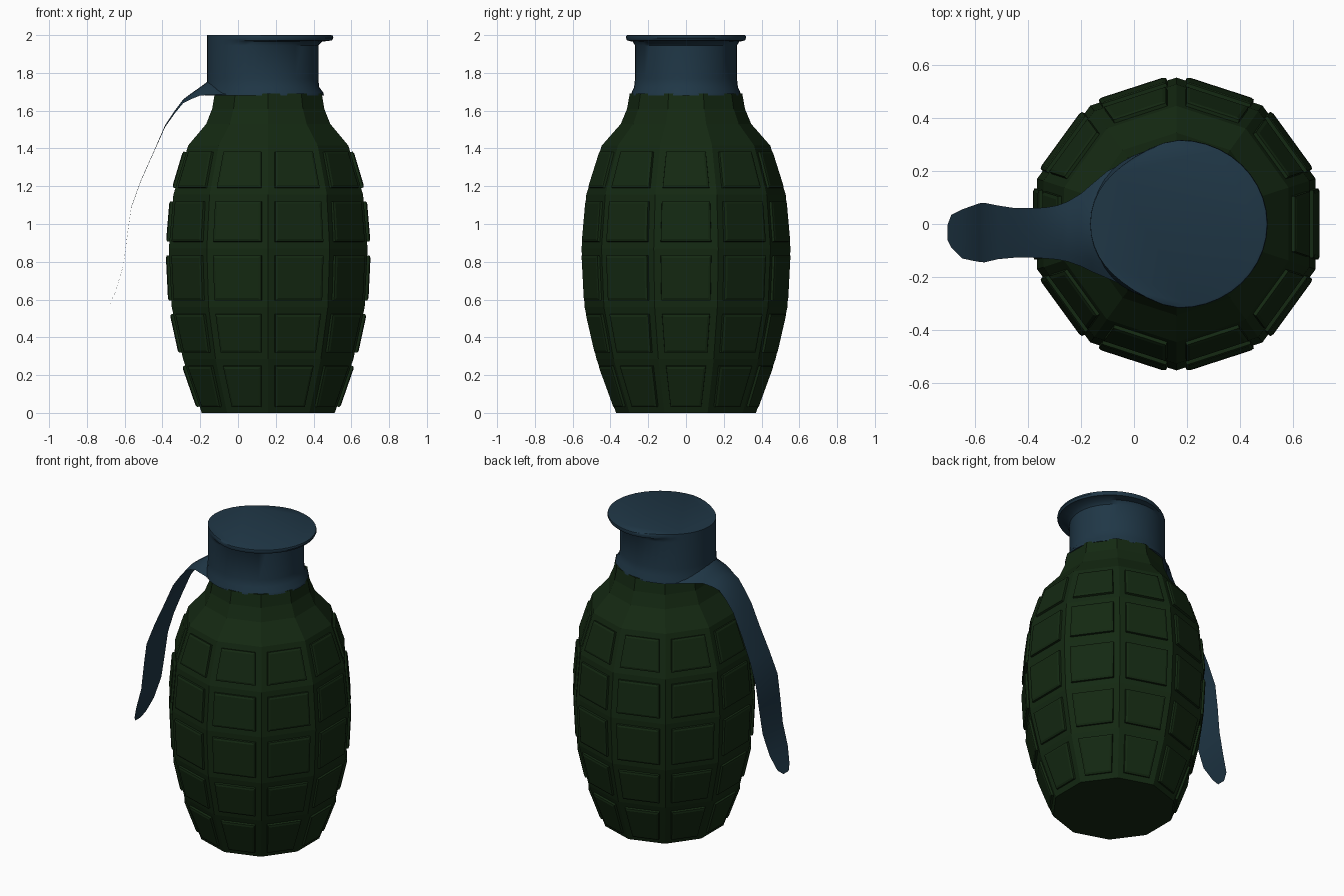
import bpy, bmesh
from math import sin, cos, pi, radians

if "Cube" in bpy.data.objects:
    bpy.data.objects.remove(bpy.data.objects["Cube"])

CX = 0.16  # body axis


def material(name, rgb):
    m = bpy.data.materials.new(name)
    m.diffuse_color = (*rgb, 1)
    m.use_nodes = True
    m.node_tree.nodes["Principled BSDF"].inputs["Base Color"].default_value = m.diffuse_color
    return m


def finish(bm, name, mat, smooth):
    me = bpy.data.meshes.new(name)
    bm.to_mesh(me)
    bm.free()
    ob = bpy.data.objects.new(name, me)
    bpy.context.collection.objects.link(ob)
    me.materials.append(mat)
    if smooth:
        bpy.context.view_layer.objects.active = ob
        ob.select_set(True)
        bpy.ops.object.shade_smooth_by_angle(angle=radians(40))
        ob.select_set(False)
    return ob


def loft(bm, rows, closed):
    """Skin quads between rows of points; returns vertex rows and face rows."""
    vs = [[bm.verts.new(p) for p in r] for r in rows]
    n = len(vs[0])
    faces = []
    for a, b in zip(vs, vs[1:]):
        faces.append([bm.faces.new((a[i], a[(i + 1) % n], b[(i + 1) % n], b[i]))
                      for i in range(n if closed else n - 1)])
    return vs, faces


green = material("dark_green", (0.007, 0.022, 0.006))
blue = material("dark_blue", (0.014, 0.038, 0.062))

# Ten-sided body with raised plates on the lower five rows
profile = [(0, .37), (.285, .474), (.56, .537), (.87, .553), (1.155, .528),
           (1.415, .446), (1.53, .345), (1.61, .312), (1.69, .298)]
bm = bmesh.new()
rows = [[(CX + r * cos(radians(18 + 36 * i)), r * sin(radians(18 + 36 * i)), z)
         for i in range(10)] for z, r in profile]
vs, faces = loft(bm, rows, True)
bm.faces.new(vs[0][::-1])
bm.faces.new(vs[-1])
bm.normal_update()
plates = [f for row in faces[:5] for f in row]
bmesh.ops.inset_individual(bm, faces=plates, thickness=.036, use_even_offset=True)
bmesh.ops.inset_individual(bm, faces=plates, thickness=.001, depth=.013, use_even_offset=True)
bmesh.ops.inset_individual(bm, faces=plates, thickness=.012, depth=.005, use_even_offset=True)
finish(bm, "segmented_body", green, False)

# Collar: neck ellipse, flared skirt, and a top flange that fades out on the left
N = 40


def ellipse(z, cx, rx, ry):
    return [(cx + rx * cos(2 * pi * i / N), ry * sin(2 * pi * i / N), z) for i in range(N)]


def flange(z, k):
    pts = []
    for i in range(N):
        c, s = cos(2 * pi * i / N), sin(2 * pi * i / N)
        t = min(1, max(0, (c + .75) / .8))
        t = t * t * (3 - 2 * t) * k
        nx, ny = .13 + .295 * c, .27 * s
        fx, fy = .17 + .335 * c, .318 * s
        pts.append((nx + (fx - nx) * t, ny + (fy - ny) * t, z))
    return pts


bm = bmesh.new()
vs, _ = loft(bm, [ellipse(1.68, .14, .315, .29), ellipse(1.695, .14, .312, .288),
                  ellipse(1.725, .132, .298, .275), ellipse(1.77, .13, .295, .27),
                  flange(1.945, 0), flange(1.965, .25), flange(1.972, .9),
                  flange(1.985, 1), flange(1.997, .97), flange(2.0, .85)], True)
bm.faces.new(vs[-1])
bm.faces.new(vs[0][::-1])
finish(bm, "collar", blue, True)

# Lever: thin curved sheet; x, centre z, edge z, y min, y max
stations = [(.12, 1.72, 1.685, -.292, .292), (0, 1.75, 1.685, -.25, .25),
            (-.1, 1.77, 1.685, -.205, .20), (-.16, 1.755, 1.683, -.18, .15),
            (-.2, 1.725, 1.68, -.16, .115), (-.25, 1.69, 1.66, -.142, .085),
            (-.29, 1.66, 1.64, -.134, .07), (-.335, 1.60, 1.585, -.13, .062),
            (-.385, 1.525, 1.515, -.127, .06), (-.45, 1.375, 1.37, -.127, .06),
            (-.515, 1.23, 1.225, -.133, .07), (-.565, 1.09, 1.085, -.145, .08),
            (-.585, .95, .945, -.143, .078), (-.607, .78, .778, -.139, .07),
            (-.65, .64, .638, -.13, .055), (-.69, .55, .55, -.09, .035),
            (-.705, .515, .515, -.06, -.005)]
bm = bmesh.new()
rows = []
for x, zc, ze, y0, y1 in stations:
    ts = [-1 + i / 4 for i in range(9)]
    rows.append([(x, (y0 + y1) / 2 + t * (y1 - y0) / 2, ze + (zc - ze) * (1 - t * t)) for t in ts])
loft(bm, rows, False)
bmesh.ops.recalc_face_normals(bm, faces=bm.faces)
bm.normal_update()
if sum(f.normal.z for f in bm.faces) < 0:
    bmesh.ops.reverse_faces(bm, faces=bm.faces)
finish(bm, "lever", blue, True)
